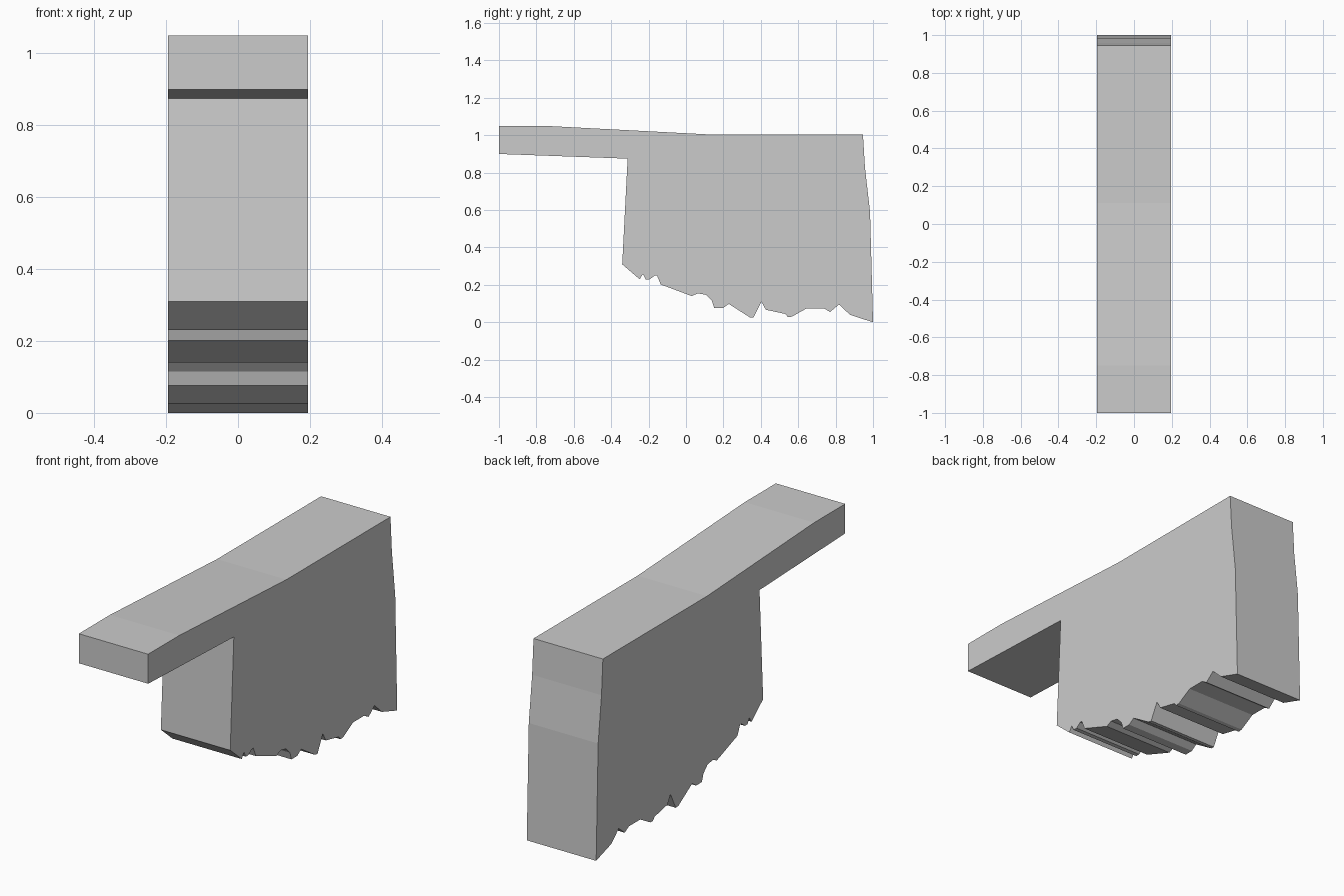
import bpy, bmesh

if "Cube" in bpy.data.objects:
    bpy.data.objects.remove(bpy.data.objects["Cube"])

HALF_WIDTH = 0.195

# Side outline (y, z): smooth top and back, clockwise
top_and_back = [(-1, 0.9), (-1, 1.05), (-0.75, 1.05), (0.11, 1.005), (0.946, 1.005),
                (0.957, 0.825), (0.984, 0.59), (1, 0)]
# Broken lower edge, running from back to front
broken_edge = [(0.877, 0.04), (0.818, 0.095), (0.77, 0.055), (0.737, 0.075),
               (0.646, 0.075), (0.566, 0.03), (0.545, 0.028), (0.53, 0.045),
               (0.427, 0.067), (0.403, 0.11), (0.36, 0.025), (0.34, 0.027),
               (0.229, 0.098), (0.197, 0.076), (0.151, 0.076), (0.138, 0.115),
               (0.106, 0.147), (0.063, 0.155), (0.031, 0.14), (-0.135, 0.202),
               (-0.155, 0.25), (-0.167, 0.25), (-0.194, 0.23), (-0.216, 0.23),
               (-0.23, 0.258), (-0.248, 0.23), (-0.341, 0.31)]
# Inner corner under the overhanging ledge
ledge_corner = [(-0.312, 0.875)]


def extrude_profile(name, profile, half_width):
    bm = bmesh.new()
    face = bm.faces.new([bm.verts.new((-half_width, y, z)) for y, z in profile])
    new = bmesh.ops.extrude_face_region(bm, geom=[face])["geom"]
    verts = [g for g in new if isinstance(g, bmesh.types.BMVert)]
    bmesh.ops.translate(bm, verts=verts, vec=(2 * half_width, 0, 0))
    bmesh.ops.recalc_face_normals(bm, faces=bm.faces)
    mesh = bpy.data.meshes.new(name)
    bm.to_mesh(mesh)
    bm.free()
    obj = bpy.data.objects.new(name, mesh)
    bpy.context.collection.objects.link(obj)
    return obj


# Broken wall block with overhanging ledge
extrude_profile("broken_wall_ledge", top_and_back + broken_edge + ledge_corner, HALF_WIDTH)
